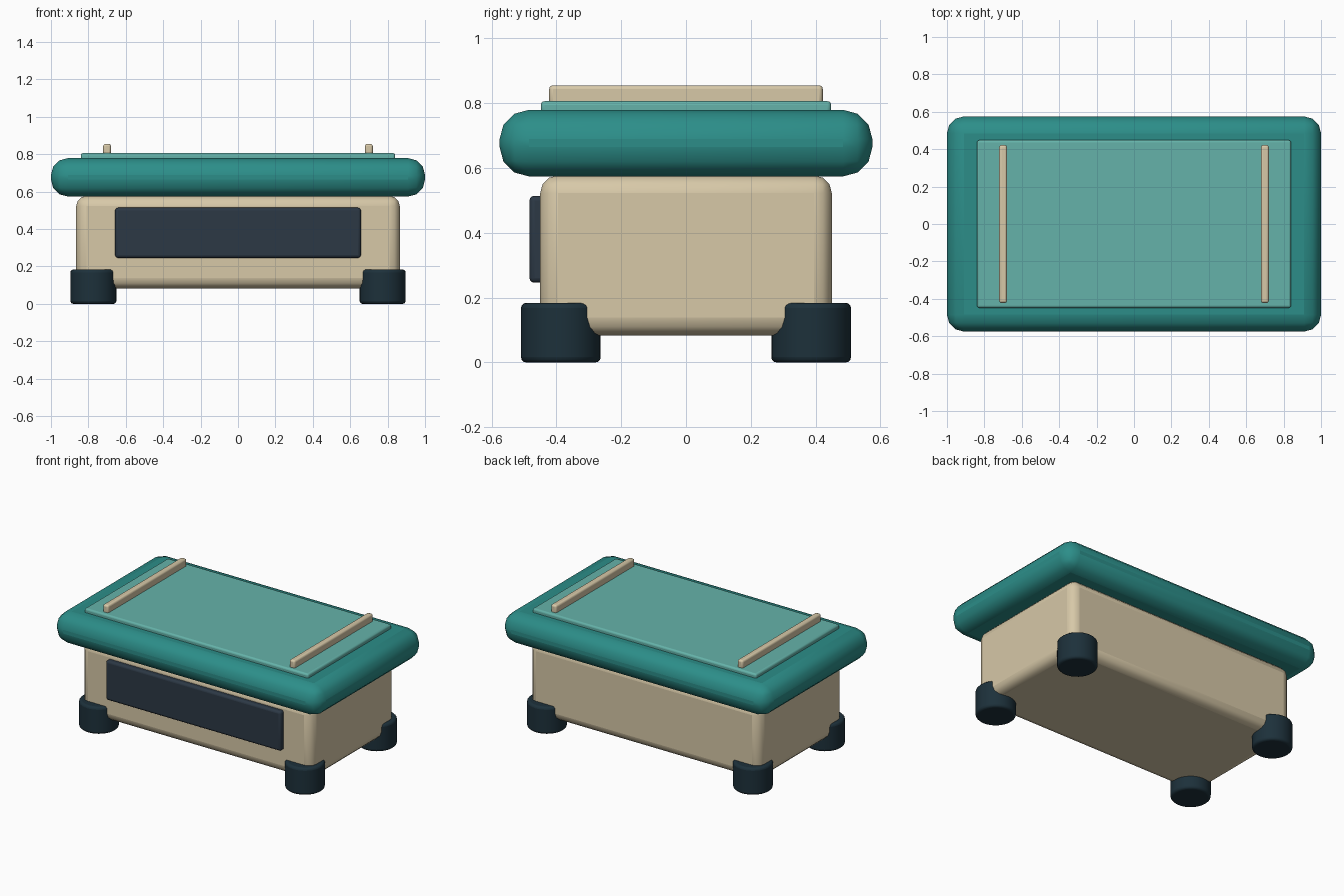
import bpy, math

if "Cube" in bpy.data.objects:
    bpy.data.objects.remove(bpy.data.objects["Cube"])


def material(name, rgb):
    m = bpy.data.materials.new(name)
    m.diffuse_color = (*rgb, 1)
    m.use_nodes = True
    m.node_tree.nodes["Principled BSDF"].inputs["Base Color"].default_value = m.diffuse_color
    return m


TEAL = material("teal", (0.025, 0.27, 0.25))
MINT = material("mint", (0.13, 0.45, 0.40))
CREAM = material("cream", (0.68, 0.58, 0.39))
SLATE = material("slate", (0.025, 0.04, 0.06))
DARK = material("dark", (0.012, 0.03, 0.043))


def finish(ob, name, mat, bevel, segments):
    ob.name = name
    ob.data.materials.append(mat)
    b = ob.modifiers.new("bevel", "BEVEL")
    b.width, b.segments = bevel, segments
    b.limit_method = "ANGLE"
    b.angle_limit = math.radians(40)
    bpy.ops.object.shade_smooth_by_angle(angle=math.radians(40))
    return ob


def box(name, lo, hi, mat, bevel, segments=3):
    bpy.ops.mesh.primitive_cube_add(size=1, location=[(a + b) / 2 for a, b in zip(lo, hi)])
    ob = bpy.context.object
    ob.scale = [b - a for a, b in zip(lo, hi)]
    bpy.ops.object.transform_apply(location=False, rotation=False, scale=True)
    return finish(ob, name, mat, bevel, segments)


# Main case, padded lid and thin top panel
box("body", (-0.865, -0.45, 0.083), (0.865, 0.45, 0.577), CREAM, 0.055)
box("lid", (-1, -0.575, 0.574), (1, 0.575, 0.779), TEAL, 0.09)
box("top_panel", (-0.84, -0.448, 0.765), (0.84, 0.448, 0.806), MINT, 0.012)

# Front panel, on the front face only
box("front_panel", (-0.657, -0.483, 0.246), (0.657, -0.43, 0.514), SLATE, 0.015)

for sx, side in ((-1, "left"), (1, "right")):
    # Rails across the top
    box(f"{side}_rail", (sx * 0.70 - 0.021, -0.422, 0.795),
        (sx * 0.70 + 0.021, 0.422, 0.855), CREAM, 0.012)
    # Round feet at the corners
    for sy, end in ((-1, "front"), (1, "back")):
        bpy.ops.mesh.primitive_cylinder_add(vertices=32, radius=0.123, depth=0.184,
                                            location=(sx * 0.773, sy * 0.386, 0.092))
        finish(bpy.context.object, f"{end}_{side}_foot", DARK, 0.016, 3)
